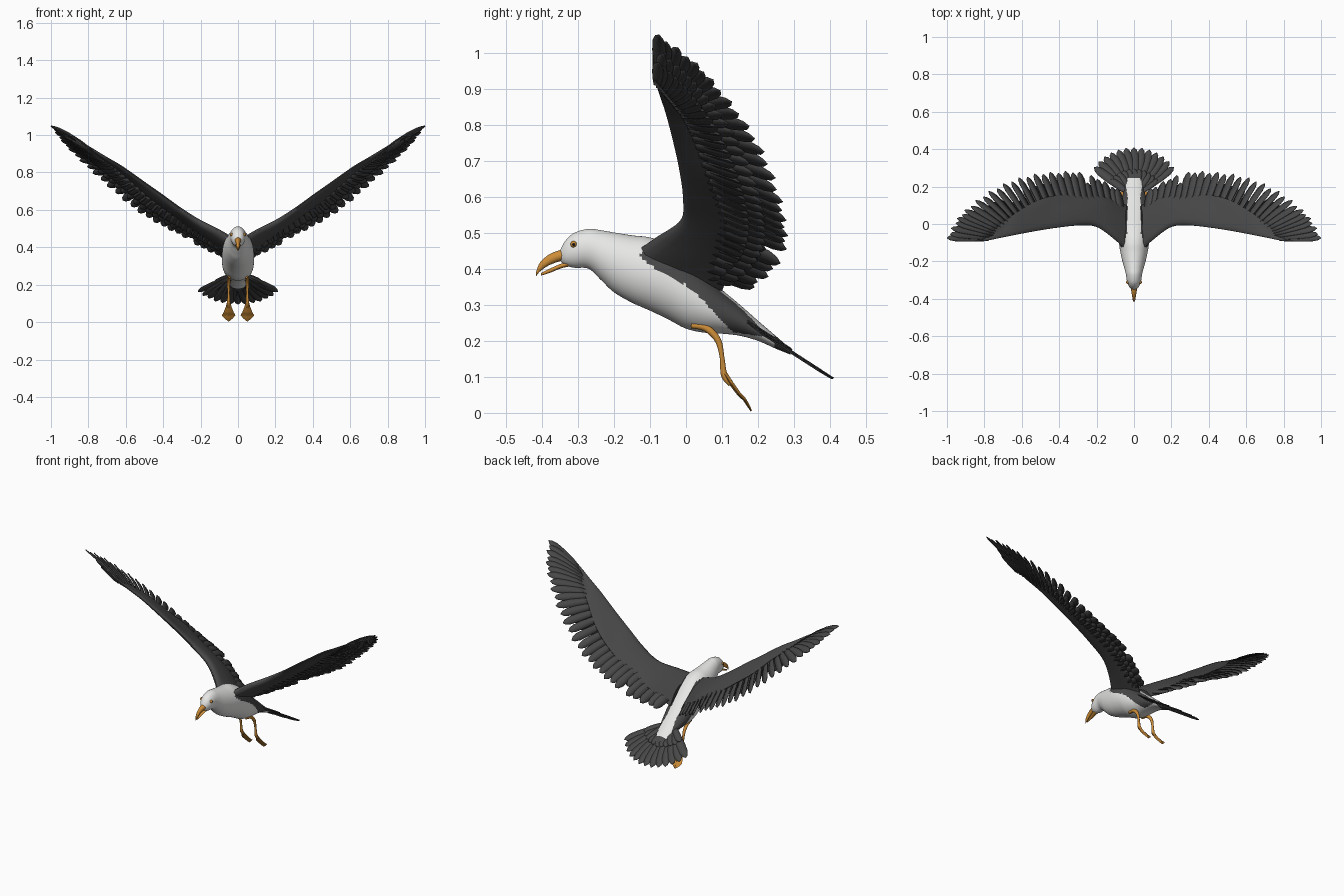
import bpy, bmesh, math
from mathutils import Vector as V

if "Cube" in bpy.data.objects:
    bpy.data.objects.remove(bpy.data.objects["Cube"])


def mat(name, col):
    m = bpy.data.materials.new(name)
    m.diffuse_color = (*col, 1)
    m.use_nodes = True
    m.node_tree.nodes["Principled BSDF"].inputs["Base Color"].default_value = m.diffuse_color
    return m


WHITE = mat("white_plumage", (0.8, 0.8, 0.79))
DARK = mat("slate_plumage", (0.065, 0.065, 0.066))
ORANGE = mat("orange_skin", (0.62, 0.27, 0.04))
BLACK = mat("pupil_black", (0.01, 0.01, 0.01))


def sample(pts, t):
    """Smooth point on a Catmull-Rom curve through pts, t in 0..1."""
    n = len(pts) - 1
    f = min(max(t, 0), 1) * n
    i = min(int(f), n - 1)
    u = f - i
    p = [V(pts[min(max(k, 0), n)]) for k in (i - 1, i, i + 1, i + 2)]
    return 0.5 * (2 * p[1] + (p[2] - p[0]) * u
                  + (2 * p[0] - 5 * p[1] + 4 * p[2] - p[3]) * u * u
                  + (3 * p[1] - p[0] - 3 * p[2] + p[3]) * u ** 3)


def linear(table, y):
    for (a, b), (c, d) in zip(table, table[1:]):
        if y <= c:
            return b + (d - b) * max(0, (y - a) / (c - a))
    return table[-1][1]


def finish(bm, name, mats, smooth=True, mirror=False, thick=0):
    if not thick:
        bmesh.ops.recalc_face_normals(bm, faces=bm.faces)
    me = bpy.data.meshes.new(name)
    bm.to_mesh(me)
    bm.free()
    ob = bpy.data.objects.new(name, me)
    bpy.context.collection.objects.link(ob)
    for m in mats:
        me.materials.append(m)
    if smooth:
        bpy.context.view_layer.objects.active = ob
        ob.select_set(True)
        bpy.ops.object.shade_smooth_by_angle(angle=math.radians(50))
        ob.select_set(False)
    if thick:
        s = ob.modifiers.new("thickness", 'SOLIDIFY')
        s.thickness = thick
        s.offset = 0
    if mirror:
        ob.modifiers.new("mirror", 'MIRROR').use_mirror_merge = False
    return ob


def loft(rings):
    bm = bmesh.new()
    vs = [[bm.verts.new(p) for p in r] for r in rings]
    n = len(rings[0])
    for a, b in zip(vs, vs[1:]):
        for i in range(n):
            bm.faces.new((a[i], a[(i + 1) % n], b[(i + 1) % n], b[i]))
    bm.faces.new(vs[0])
    bm.faces.new(vs[-1][::-1])
    return bm


def oval_loft(table, steps, n):
    """Rows of (y, top z, bottom z, half width)."""
    rings = []
    for k in range(steps + 1):
        t = k / steps
        c = sample([r[:3] for r in table], t)
        w = sample([(r[3], 0, 0) for r in table], t).x
        rings.append([(w * math.sin(a), c.x, (c.y + c.z) / 2 + (c.y - c.z) / 2 * math.cos(a))
                      for a in (2 * math.pi * i / n for i in range(n))])
    return loft(rings)


# Body, head and rump in one smooth loft
BODY = [(-.352, .446, .424, .008), (-.335, .478, .410, .026), (-.31, .500, .403, .037),
        (-.27, .511, .400, .043), (-.235, .507, .368, .052), (-.2, .501, .335, .062),
        (-.15, .493, .306, .073), (-.1, .487, .284, .081), (-.05, .468, .260, .085),
        (0, .432, .234, .086), (.05, .387, .223, .083), (.1, .342, .220, .074),
        (.15, .300, .214, .062), (.2, .256, .200, .05), (.25, .213, .178, .04), (.29, .178, .162, .02)]
bm = oval_loft(BODY, 110, 72)
EDGE = [(-.15, .455), (-.1, .41), (0, .355), (.05, .31), (.1, .255), (.14, .215), (.2, .2), (.3, .1)]
STRIP = [(-.15, .085), (-.1, .05), (-.04, .036), (.15, .034), (.21, .045), (.3, .045)]
for f in bm.faces:
    c = f.calc_center_median()
    dark = c.y > -.15 and c.z > linear(EDGE, c.y) and abs(c.x) > linear(STRIP, c.y)
    f.material_index = int(dark or c.y > .245)
finish(bm, "body", [WHITE, DARK])

# Beak, slightly open
finish(oval_loft([(-.325, .458, .424, .018), (-.35, .452, .421, .016), (-.38, .440, .410, .011),
                  (-.405, .418, .393, .007), (-.416, .392, .380, .002)], 16, 16), "upper_beak", [ORANGE])
finish(oval_loft([(-.315, .425, .408, .016), (-.345, .415, .402, .013), (-.375, .402, .390, .009),
                  (-.403, .388, .381, .003)], 12, 16), "lower_beak", [ORANGE])

# Eyes
for name, x, r, m in (("eye", .033, .009, ORANGE), ("pupil", .0385, .0048, BLACK)):
    bm = bmesh.new()
    bmesh.ops.create_uvsphere(bm, u_segments=16, v_segments=10, radius=r)
    bmesh.ops.translate(bm, verts=bm.verts, vec=(x, -.312, .468))
    finish(bm, name, [m], mirror=True)

# Wing guide curves, running from shoulder to wing tip
LEAD = [(.03, -.15, .44), (.10, -.085, .485), (.2, -.015, .535), (.3, -.008, .60), (.4, -.018, .675),
        (.5, -.033, .745), (.62, -.055, .83), (.72, -.075, .89), (.8, -.09, .94), (.9, -.092, 1.0)]
ROOT = [(.06, .0, .41), (.16, .06, .47), (.26, .08, .535), (.36, .08, .60), (.46, .06, .67),
        (.56, .03, .755), (.64, 0, .82), (.70, -.03, .86), (.74, -.055, .89), (.78, -.08, .92)]
COVERT = [(.04, .1, .34), (.15, .14, .43), (.25, .155, .49), (.36, .155, .565), (.46, .145, .64),
          (.55, .11, .71), (.63, .06, .79), (.70, .01, .85), (.76, -.04, .90), (.86, -.088, .967)]
TIP = [(.09, .19, .35), (.2, .25, .40), (.3, .28, .46), (.42, .28, .52), (.55, .265, .60),
       (.68, .225, .71), (.8, .16, .82), (.9, .08, .92), (.96, .01, .99), (1, -.075, 1.05)]


def span(curve, t):
    return (sample(curve, t + .02) - sample(curve, t - .02)).normalized()


# Wing arm: airfoil sections between the leading edge and the covert edge
rings = []
for k in range(49):
    t = k / 48
    pts = [sample(c, t) for c in (LEAD, ROOT, COVERT)]
    up = span(ROOT, t).cross(pts[2] - pts[0]).normalized()
    th = .004 + .026 * (1 - t) ** 1.3
    us = [i / 10 for i in range(11)]
    half = [2 * math.sqrt(u) * (1 - u) * th + .0015 for u in us]
    mid = [sample(pts, u) for u in us]
    rings.append([p + up * h for p, h in zip(mid, half)]
                 + [p - up * h for p, h in reversed(list(zip(mid, half)))])
finish(loft(rings), "wing_arm", [DARK], mirror=True)


def feather(bm, root, tip, side, half, tilt=.18, bend=.0):
    """Narrow blade with a bluntly pointed end, tilted to overlap its neighbours."""
    d = tip - root
    ax = d.normalized()
    s = (side - ax * side.dot(ax)).normalized()
    n = s.cross(ax)
    s = (s + n * tilt).normalized()
    prev = None
    for u, w in ((0, .5), (.3, .85), (.6, 1), (.82, .95), (.94, .6), (1, .04)):
        c = root + d * u + n * bend * 4 * u * (1 - u)
        row = [bm.verts.new(c + s * half * w * j - n * abs(j) * half * .08) for j in (-1, 0, 1)]
        if prev:
            for j in (0, 1):
                bm.faces.new((prev[j], prev[j + 1], row[j + 1], row[j]))
        prev = row


# Flight feathers, with one short feather where the inner group parts
bm = bmesh.new()
COUNT = 29
for i in range(COUNT):
    t = i / (COUNT - 1)
    a, b = sample(ROOT, t), sample(TIP, t)
    length = .74 if i == 5 else (.96 if i % 2 and i < COUNT - 1 else 1)
    feather(bm, a, a + (b - a) * length, span(TIP, t), .027 - .006 * t, bend=.008)
finish(bm, "flight_feathers", [DARK], mirror=True, thick=.003)

# Underwing covert feathers
bm = bmesh.new()
for row, reach in ((0, .72), (1, .5)):
    for i in range(32):
        t = (i + .5 * row) / 32
        a, b = sample(ROOT, t), sample(TIP, t)
        down = (b - a).cross(span(TIP, t)).normalized() * (.007 + .004 * row)
        feather(bm, a + down, a + (b - a) * reach + down, span(TIP, t), .022 - .005 * t)
finish(bm, "underwing_coverts", [DARK], mirror=True, thick=.002)


# Tail fan with a shorter covert layer on top
def tail_point(x, y, lift=0):
    return V((x, y, .232 - .645 * (y - .2) + lift))


for name, count, reach, half, lift in (("tail_feathers", 13, 1, .025, 0), ("tail_coverts", 11, .5, .02, .006)):
    bm = bmesh.new()
    for i in range(count):
        k = 2 * i / (count - 1) - 1
        ang = k * math.radians(60)
        a = V((.035 * k, .17 + .01 * (1 - k * k)))
        b = V((.245 * math.sin(ang), .20 + .21 * math.cos(ang)))
        e = a + (b - a) * reach
        off = lift - .002 * (i % 2)
        feather(bm, tail_point(a.x, a.y, off), tail_point(e.x, e.y, off),
                V((math.cos(ang), -math.sin(ang), .645 * math.sin(ang))), half, tilt=.1)
    finish(bm, name, [DARK], thick=.003)

# Legs: tapered tubes from thigh to ankle
LEG = [(.045, .015, .243, .008), (.048, .055, .236, .010), (.05, .088, .203, .009),
       (.05, .100, .155, .0065), (.05, .106, .105, .009), (.05, .125, .08, .008)]
rings = []
for k in range(25):
    t = k / 24
    p = sample([q[:3] for q in LEG], t)
    r = sample([(q[3], 0, 0) for q in LEG], t).x
    d = span([q[:3] for q in LEG], t)
    n = V((1, 0, 0)).cross(d).normalized()
    m = d.cross(n)
    rings.append([p + (n * math.cos(a) + m * math.sin(a)) * r
                  for a in (2 * math.pi * i / 10 for i in range(10))])
finish(loft(rings), "leg", [ORANGE], mirror=True)

# Webbed feet: hanging diamonds with a raised middle toe
rings = []
for y, z, w, h in ((.106, .11, .008, .008), (.125, .08, .016, .008), (.145, .053, .027, .007),
                   (.162, .036, .036, .006), (.172, .02, .022, .005), (.181, .005, .004, .003)):
    n = V((0, .75, .66)) * h
    c = V((.05, y, z))
    rings.append([c + V((w, 0, 0)), c + V((w * .3, 0, 0)) + n * .5, c + n, c - V((w * .3, 0, 0)) + n * .5,
                  c - V((w, 0, 0)), c - n * .6])
finish(loft(rings), "webbed_foot", [ORANGE], smooth=False, mirror=True)
